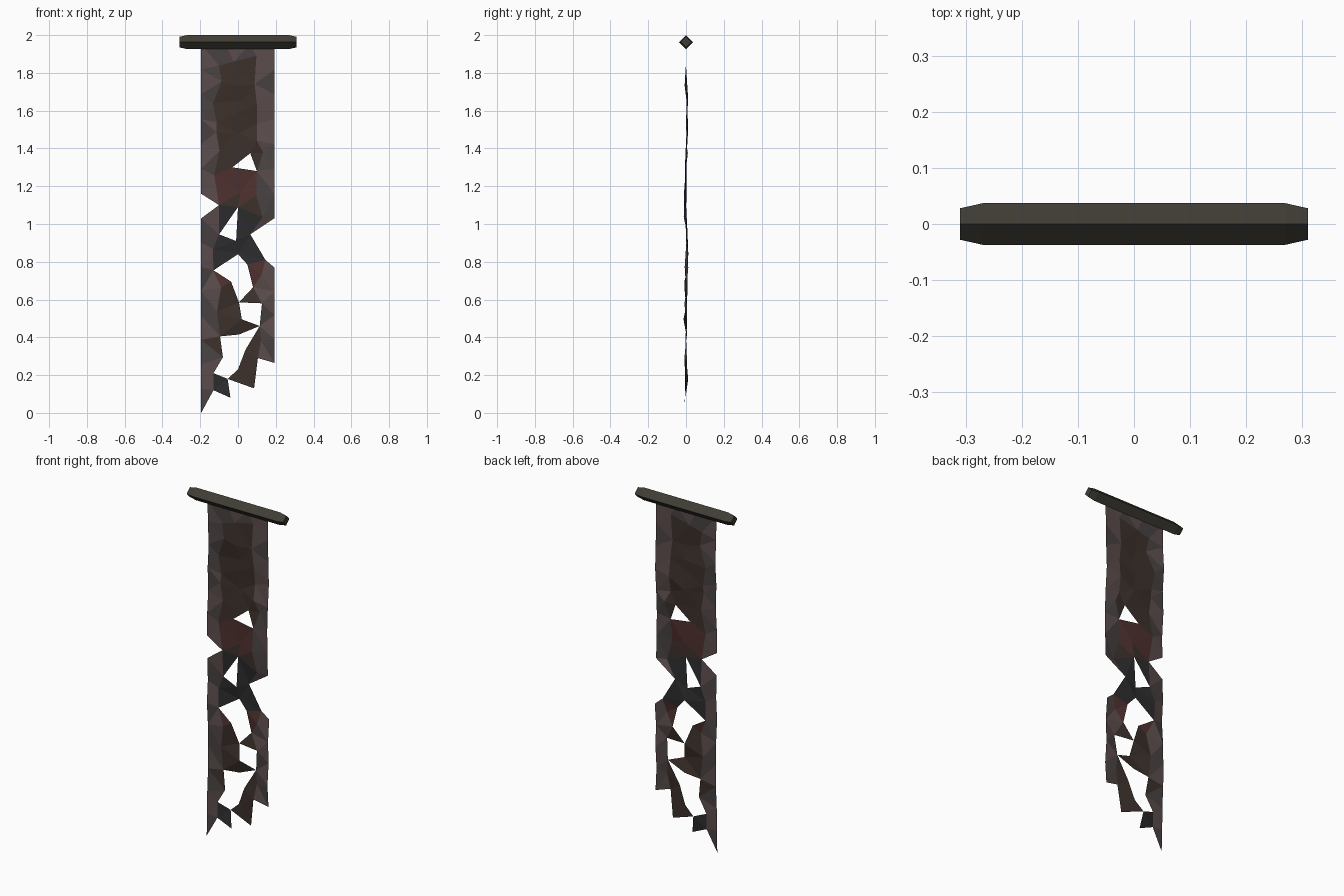
import bpy, math, random
from mathutils import Vector
from mathutils.geometry import delaunay_2d_cdt, intersect_point_line

if "Cube" in bpy.data.objects:
    bpy.data.objects.remove(bpy.data.objects["Cube"])

random.seed(4)


def material(name, rgb):
    m = bpy.data.materials.new(name)
    m.diffuse_color = (*rgb, 1)
    m.use_nodes = True
    m.node_tree.nodes["Principled BSDF"].inputs["Base Color"].default_value = m.diffuse_color
    return m


def add_mesh(name, verts, faces, mats):
    me = bpy.data.meshes.new(name)
    me.from_pydata(verts, [], faces)
    for m in mats:
        me.materials.append(m)
    ob = bpy.data.objects.new(name, me)
    bpy.context.collection.objects.link(ob)
    return ob


# Hanging rod: four-sided bar with tapered ends
stations = [(-0.31, 0.028), (-0.27, 0.037), (0.27, 0.037), (0.31, 0.028)]
verts = [(x, r * math.cos(a * math.pi / 2), 1.963 + r * math.sin(a * math.pi / 2))
         for x, r in stations for a in range(4)]
faces = [(4 * s + i, 4 * s + (i + 1) % 4, 4 * s + 4 + (i + 1) % 4, 4 * s + 4 + i)
         for s in range(3) for i in range(4)]
faces += [(3, 2, 1, 0), (12, 13, 14, 15)]
add_mesh("hanging_rod", verts, faces, [material("dark_wood", (0.05, 0.047, 0.035))])

# Tattered cloth: torn outline and holes as (x, z) loops
outline = [(-.195, 1.95), (-.195, 1.16), (-.10, 1.10), (-.195, 1.03), (-.195, 0),
           (-.13, .12), (-.04, .08), (-.055, .18), (.085, .13), (.105, .29),
           (.192, .265), (.192, .77), (.145, .81), (.065, .945), (.192, 1.03),
           (.192, 1.95)]
holes = [
    [(.065, 1.375), (-.03, 1.30), (.10, 1.28)],
    [(0, 1.09), (-.10, .945), (-.01, .91)],
    [(0, .84), (-.13, .755), (-.037, .695), (.005, .585), (.08, .665), (.05, .785)],
    [(.005, .585), (.02, .495), (.115, .46), (.127, .58)],
    [(.115, .46), (.005, .415), (-.095, .405), (-.08, .295), (-.13, .21),
     (-.055, .18), (0, .23), (.04, .335)],
]
segments = []
points, edges = [], []
for loop in [outline] + holes:
    start = len(points)
    for a, b in zip(loop, loop[1:] + loop[:1]):
        a, b = Vector(a), Vector(b)
        segments.append((a, b))
        n = max(1, round((b - a).length / 0.125))
        points += [a.lerp(b, i / n) for i in range(n)]
    n = len(points) - start
    edges += [(start + i, start + (i + 1) % n) for i in range(n)]


def inside(p):
    hit = False
    for a, b in segments:
        if (a.y > p.y) != (b.y > p.y):
            if p.x < a.x + (p.y - a.y) * (b.x - a.x) / (b.y - a.y):
                hit = not hit
    return hit


def edge_distance(p):
    best = 9
    for a, b in segments:
        q, t = intersect_point_line(p, a, b)
        q = a.lerp(b, min(1, max(0, t)))
        best = min(best, (p - q).length)
    return best


# Scattered points inside the cloth give the crumpled facets
for row in range(19):
    for col in (-0.11, 0.0, 0.11):
        p = Vector((col + random.uniform(-.025, .025),
                    0.1 * row + 0.06 + random.uniform(-.03, .03)))
        if inside(p) and edge_distance(p) > 0.035:
            points.append(p)

flat, _, tris, *_ = delaunay_2d_cdt(points, edges, [], 0, 1e-5)
tris = [t for t in tris if inside(sum((flat[i] for i in t), Vector((0, 0))) / 3)]


def crumple(p):
    fade = min(1, max(0, (1.88 - p.y) / 0.15))
    return fade * (0.005 * math.sin(9 * p.y + 6 * p.x) + random.uniform(-.009, .009))


cloth = add_mesh("tattered_cloth", [(p.x, crumple(p), p.y) for p in flat], tris, [
    material("cloth_brown", (0.045, 0.030, 0.024)),
    material("cloth_pale_edge", (0.105, 0.072, 0.072)),
    material("cloth_red", (0.075, 0.030, 0.028)),
    material("cloth_soot", (0.026, 0.026, 0.028)),
    material("cloth_grey_edge", (0.065, 0.055, 0.053)),
])

# Faded borders, a red stain and sooty patches
for f in cloth.data.polygons:
    x, z = abs(f.center.x), f.center.z
    if x > 0.125 or z > 1.88:
        f.material_index = 4 if random.random() < 0.45 else 1
    elif 1.12 < z < 1.3 or 0.7 < z < 0.8:
        f.material_index = 2
    elif 0.8 < z < 1.08 or z < 0.2 and f.center.x < 0:
        f.material_index = 3
